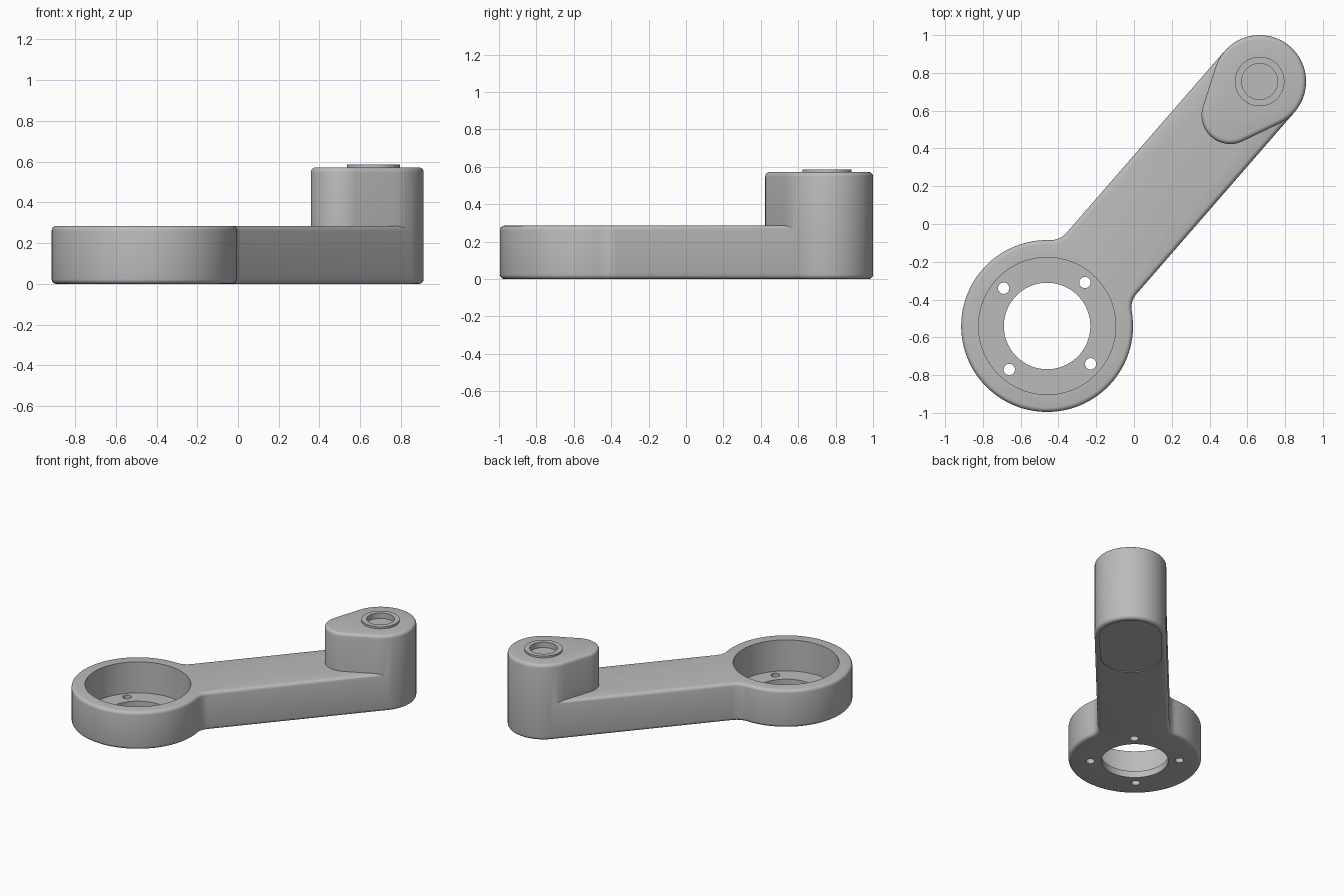
import bpy, bmesh, math
from mathutils import Matrix, Vector

cube = bpy.data.objects.get("Cube")
if cube:
    bpy.data.objects.remove(cube, do_unlink=True)

# Main dimensions: local x runs along the arm, the hub sits at the origin
LENGTH, HUB_R, END_R, FILLET = 1.715, 0.455, 0.246, 0.11
ARM_H, POST_H, ROUND = 0.285, 0.572, 0.024
ANGLE = math.radians(49)
PLACE = Matrix.Translation((-0.46, -0.54, 0)) @ Matrix.Rotation(ANGLE, 4, 'Z')

grey = bpy.data.materials.new("plain grey")
grey.use_nodes = True
COLOUR = (0.5, 0.5, 0.5, 1)
grey.diffuse_color = COLOUR
grey.node_tree.nodes["Principled BSDF"].inputs["Base Color"].default_value = COLOUR


def arc(cx, cy, r, a0, a1, n):
    """Points on an arc, both ends included."""
    return [(cx + r * math.cos(a0 + (a1 - a0) * i / n),
             cy + r * math.sin(a0 + (a1 - a0) * i / n)) for i in range(n + 1)]


def circle(cx, cy, r, n=64):
    return arc(cx, cy, r, 0, math.tau, n)[:-1]


def tapered_slot(x0, r0, x1, r1, n=32):
    """Outline around a small circle at x0 and a large one at x1."""
    t = math.acos((r0 - r1) / (x1 - x0))
    return arc(x1, 0, r1, -t, t, n) + arc(x0, 0, r0, t, math.tau - t, n)


def prism(name, outline, z0, z1, rounding=0):
    bm = bmesh.new()
    face = bm.faces.new([bm.verts.new((x, y, z0)) for x, y in outline])
    top = bmesh.ops.extrude_face_region(bm, geom=[face])["geom"]
    bmesh.ops.translate(bm, vec=Vector((0, 0, z1 - z0)),
                        verts=[v for v in top if isinstance(v, bmesh.types.BMVert)])
    if rounding:
        rims = [e for e in bm.edges if abs(e.verts[0].co.z - e.verts[1].co.z) < 1e-5]
        bmesh.ops.bevel(bm, geom=rims, offset=rounding, segments=4,
                        profile=0.5, affect='EDGES')
    bmesh.ops.recalc_face_normals(bm, faces=bm.faces)
    mesh = bpy.data.meshes.new(name)
    bm.to_mesh(mesh)
    bm.free()
    mesh.materials.append(grey)
    obj = bpy.data.objects.new(name, mesh)
    bpy.context.collection.objects.link(obj)
    return obj


def combine(target, tool, operation):
    mod = target.modifiers.new(operation.title(), 'BOOLEAN')
    mod.operation, mod.object, mod.solver = operation, tool, 'EXACT'
    bpy.context.view_layer.objects.active = target
    bpy.ops.object.modifier_apply(modifier=mod.name)
    bpy.data.objects.remove(tool, do_unlink=True)


# Crank arm: round hub, filleted neck, straight bar and rounded end
fv = END_R + FILLET
fu = math.sqrt((HUB_R + FILLET) ** 2 - fv ** 2)
neck = math.atan2(fv, fu)
tip = LENGTH - 0.006
outline = arc(0, 0, HUB_R, neck, math.tau - neck, 80)
outline += arc(fu, -fv, FILLET, math.pi - neck, math.pi / 2, 8)[1:]
outline += arc(tip, 0, END_R, -math.pi / 2, math.pi / 2, 40)
outline += arc(fu, fv, FILLET, -math.pi / 2, neck - math.pi, 8)[:-1]
arm = prism("crank_arm", outline, 0, ARM_H, ROUND)

# Raised post with a teardrop plan, and its thin collar
post = prism("post", tapered_slot(LENGTH - 0.237, 0.152, LENGTH, END_R), 0, POST_H, ROUND)
combine(arm, post, 'UNION')
combine(arm, prism("collar", circle(LENGTH, 0, 0.131), POST_H - 0.06, 0.586), 'UNION')
combine(arm, prism("bore", circle(LENGTH, 0, 0.095), 0.545, 0.7), 'DIFFERENCE')

# Hub pocket, through hole and four bolt holes
combine(arm, prism("pocket", circle(0, 0, 0.363, 96), 0.05, 0.5), 'DIFFERENCE')
combine(arm, prism("hub_hole", circle(0, 0, 0.229), -0.1, 0.2), 'DIFFERENCE')
for k in range(4):
    a = k * math.pi / 2
    bolt = circle(0.305 * math.cos(a), 0.305 * math.sin(a), 0.03, 24)
    combine(arm, prism("bolt_hole", bolt, -0.1, 0.2), 'DIFFERENCE')

# Shallow slot under the post
slot = tapered_slot(LENGTH - 0.29, 0.21, LENGTH, 0.21)
combine(arm, prism("slot", slot, -0.1, 0.006), 'DIFFERENCE')

# Final placement and shading
arm.data.transform(PLACE)
bpy.ops.object.select_all(action='DESELECT')
arm.select_set(True)
bpy.context.view_layer.objects.active = arm
bpy.ops.object.shade_smooth_by_angle(angle=math.radians(30))
